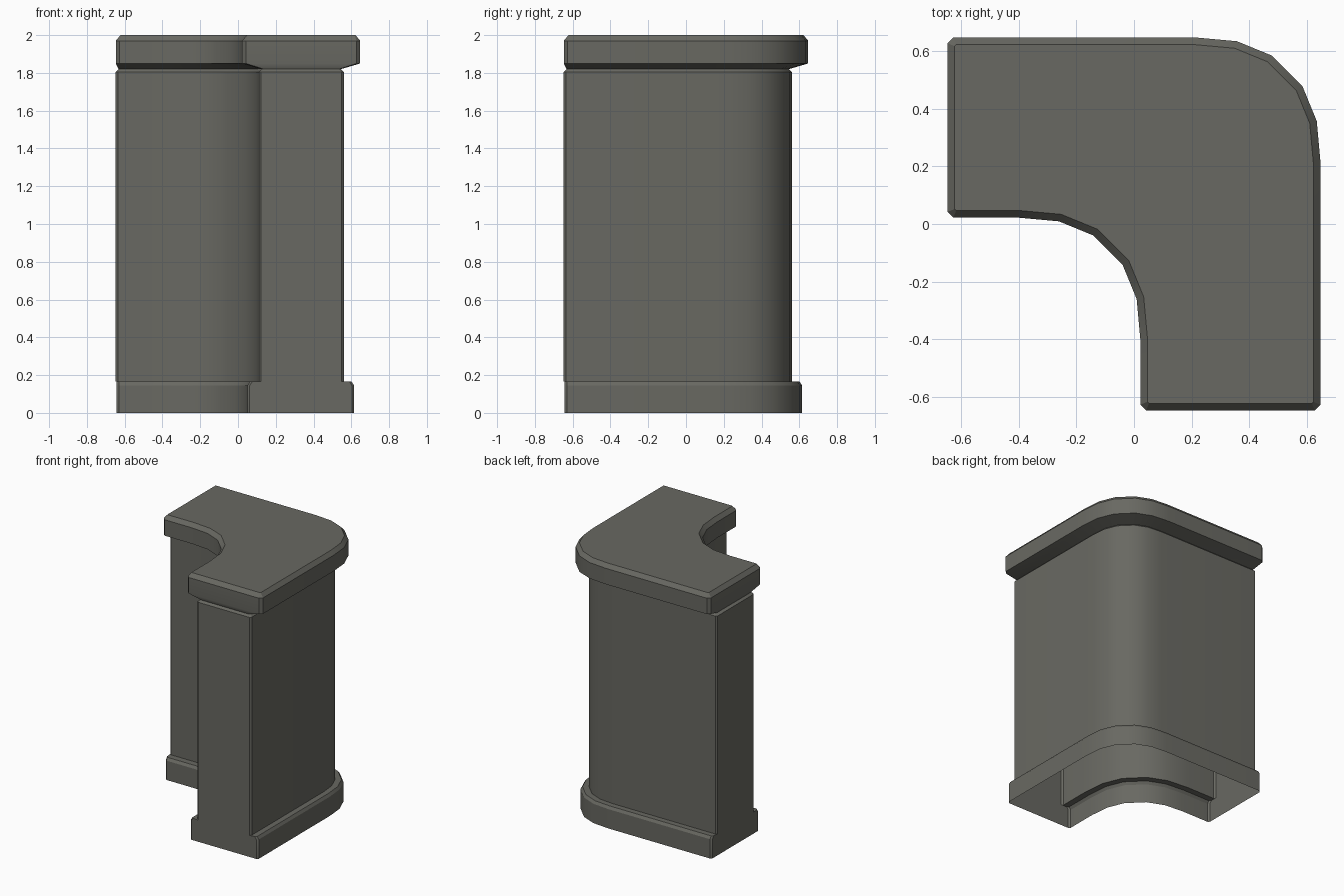
import bpy, bmesh, math

if "Cube" in bpy.data.objects:
    bpy.data.objects.remove(bpy.data.objects["Cube"])

stone = bpy.data.materials.new("dark warm grey stone")
stone.diffuse_color = (0.14, 0.14, 0.122, 1)
stone.use_nodes = True
stone.node_tree.nodes["Principled BSDF"].inputs["Base Color"].default_value = stone.diffuse_color

# Quarter bend shape shared by the inner and outer curves
BEND = [(0, 1), (.33, .97), (.61, .855), (.855, .61), (.97, .33), (1, 0)]
OUT_C, IN_C = .215, -.4


def bend(center, d):
    r = d - center
    return [(center + r * x, center + r * y) for x, y in BEND]


def outline(outer, inner, end, c):
    """Counter-clockwise plan of the corner wall, with chamfered end corners."""
    pts = [(-end, inner + c), (-end + c, inner)]
    pts += bend(IN_C, inner)
    pts += [(inner, -end + c), (inner + c, -end)]
    pts += [(outer - c, -end), (outer, -end + c)]
    pts += bend(OUT_C, outer)[::-1]
    pts += [(-end + c, outer), (-end, outer - c)]
    return pts


def stack(name, levels, closed_top=False):
    """Loft plans given as (z, outer, inner, end, chamfer)."""
    bm = bmesh.new()
    rings = [[bm.verts.new((x, y, z)) for x, y in outline(o, i, e, c)]
             for z, o, i, e, c in levels]
    for a, b in zip(rings, rings[1:]):
        n = len(a)
        for k in range(n):
            j = (k + 1) % n
            bm.faces.new((a[k], a[j], b[j], b[k]))
    if closed_top:
        bm.faces.new(rings[-1])
    me = bpy.data.meshes.new(name)
    bm.to_mesh(me)
    bm.free()
    me.materials.append(stone)
    ob = bpy.data.objects.new(name, me)
    bpy.context.collection.objects.link(ob)
    bpy.ops.object.select_all(action='DESELECT')
    ob.select_set(True)
    bpy.context.view_layer.objects.active = ob
    bpy.ops.object.shade_smooth_by_angle(angle=math.radians(30))
    return ob


body_low = (.165, .56, .11, .648, .012)
body_neck = (1.82, .545, .125, .633, .012)

# Plinth, open underneath
stack("base", [(0, .615, .05, .643, .012),
               (.145, .615, .05, .643, .012),
               (.165, .602, .063, .643, .012),
               body_low])
# Curved wall
stack("wall_body", [body_low, (1.805, .56, .11, .648, .012), body_neck])
# Capstone with bevelled top and undercut
stack("cap", [body_neck,
              (1.85, .647, .022, .647, .02),
              (1.97, .647, .022, .647, .02),
              (2.0, .622, .047, .622, .005)], closed_top=True)
